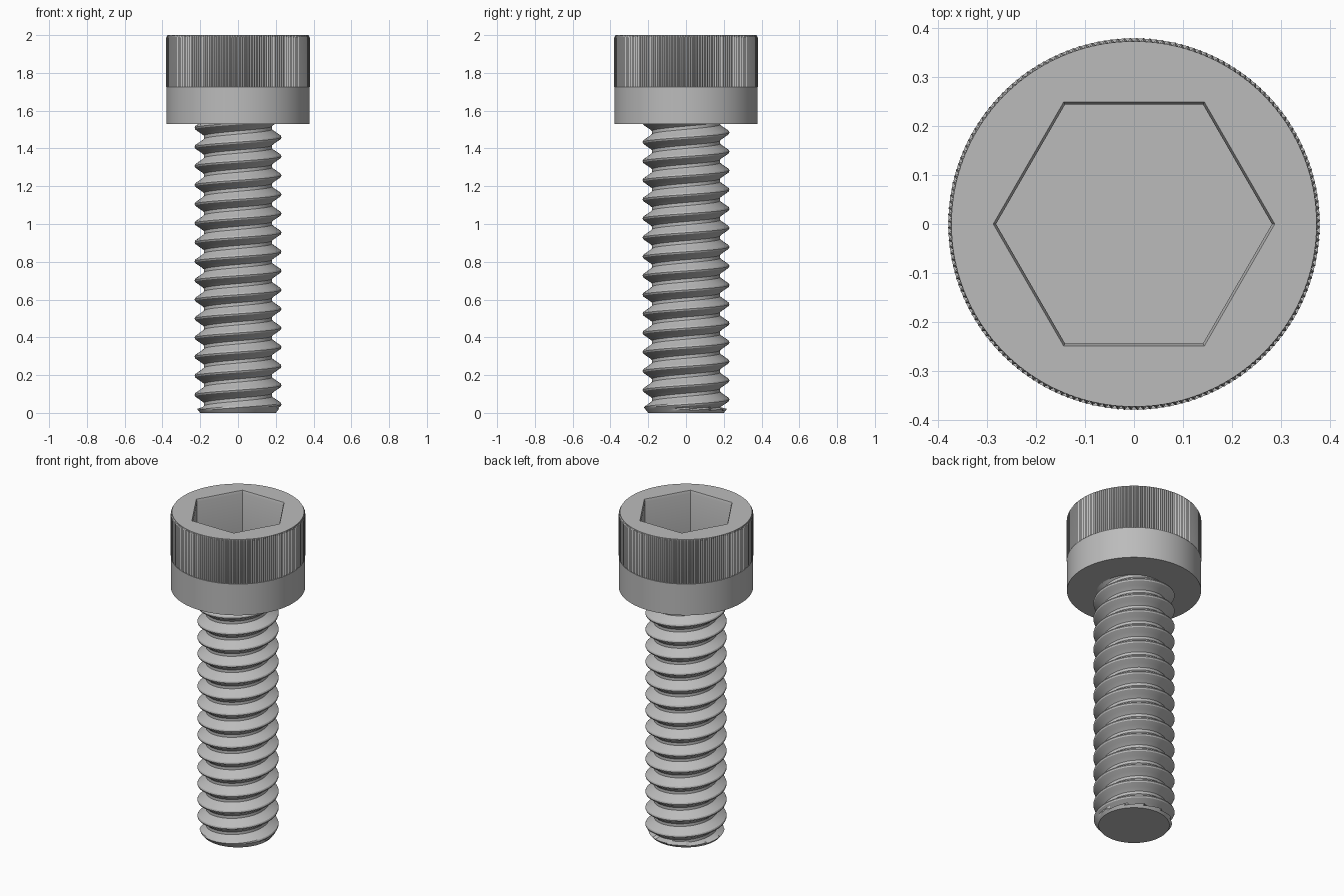
import bpy, bmesh
from math import pi, cos, sin, radians

cube = bpy.data.objects.get("Cube")
if cube:
    bpy.data.objects.remove(cube)

# Material
steel = bpy.data.materials.new("grey steel")
steel.use_nodes = True
GREY = (0.5, 0.5, 0.5, 1)
steel.diffuse_color = GREY
steel.node_tree.nodes["Principled BSDF"].inputs["Base Color"].default_value = GREY


def finish(bm, name, angle):
    bmesh.ops.remove_doubles(bm, verts=bm.verts, dist=1e-5)
    bmesh.ops.dissolve_degenerate(bm, edges=bm.edges, dist=1e-5)
    bmesh.ops.recalc_face_normals(bm, faces=bm.faces)
    mesh = bpy.data.meshes.new(name)
    bm.to_mesh(mesh)
    bm.free()
    mesh.materials.append(steel)
    obj = bpy.data.objects.new(name, mesh)
    bpy.context.collection.objects.link(obj)
    bpy.ops.object.select_all(action='DESELECT')
    obj.select_set(True)
    bpy.context.view_layer.objects.active = obj
    bpy.ops.object.shade_smooth_by_angle(angle=radians(angle))
    return obj


# Head: rings whose radius may depend on the step around the axis
STEPS = 360


def circle(r):
    return lambda i: r


def knurl(i):
    return 0.38 if i % 2 else 0.373


def hexagon(apothem):
    return lambda i: apothem / cos(radians(i % 60 - 30))


head_rings = [
    (circle(0.15), 1.53), (circle(0.379), 1.53), (circle(0.379), 1.725),
    (knurl, 1.725), (knurl, 1.988), (circle(0.373), 2.0),
    (hexagon(0.249), 2.0), (hexagon(0.244), 1.985), (hexagon(0.244), 1.7),
]
bm = bmesh.new()
rings = []
for radius, z in head_rings:
    rings.append([bm.verts.new((radius(i) * cos(radians(i)), radius(i) * sin(radians(i)), z))
                  for i in range(STEPS)])
for low, high in zip(rings, rings[1:]):
    for i in range(STEPS):
        j = (i + 1) % STEPS
        bm.faces.new((low[i], low[j], high[j], high[i]))
bm.faces.new(rings[-1])
finish(bm, "socket_head", 25)

# Threaded shank: a right-handed helical sweep with a chamfered tip
PITCH, CREST, ROOT, TOP = 0.101, 0.23, 0.18, 1.54
SEGS, ROWS, TURNS = 72, 12, 18
START = 0.045 - 2 * PITCH


def thread_radius(t):
    # narrow flat crest, straight flanks, narrow flat root
    d = abs(t - round(t)) * 2
    return CREST - (CREST - ROOT) * min(max((d - 0.12) / 0.68, 0), 1)


bm = bmesh.new()
grid = []
for k in range(ROWS * TURNS + 1):
    row = []
    for s in range(SEGS + 1):
        a = 2 * pi * s / SEGS
        z = min(max(START + PITCH * (k / ROWS + s / SEGS), 0), TOP)
        tip = 0.2 + 0.8 * z
        r = tip if z < 0.022 else min(tip, thread_radius(k / ROWS))
        row.append(bm.verts.new((r * cos(a), r * sin(a), z)))
    grid.append(row)
for low, high in zip(grid, grid[1:]):
    for s in range(SEGS):
        if max(v.co.z for v in (low[s], low[s + 1], high[s], high[s + 1])) > 0 \
                and min(v.co.z for v in (low[s], low[s + 1], high[s], high[s + 1])) < TOP:
            bm.faces.new((low[s], low[s + 1], high[s + 1], high[s]))
# flat end of the tip
bm.faces.new([bm.verts.new((0.2 * cos(2 * pi * s / SEGS), 0.2 * sin(2 * pi * s / SEGS), 0))
              for s in range(SEGS)])
bmesh.ops.delete(bm, geom=[v for v in bm.verts if not v.link_faces], context='VERTS')
finish(bm, "threaded_shank", 25)
